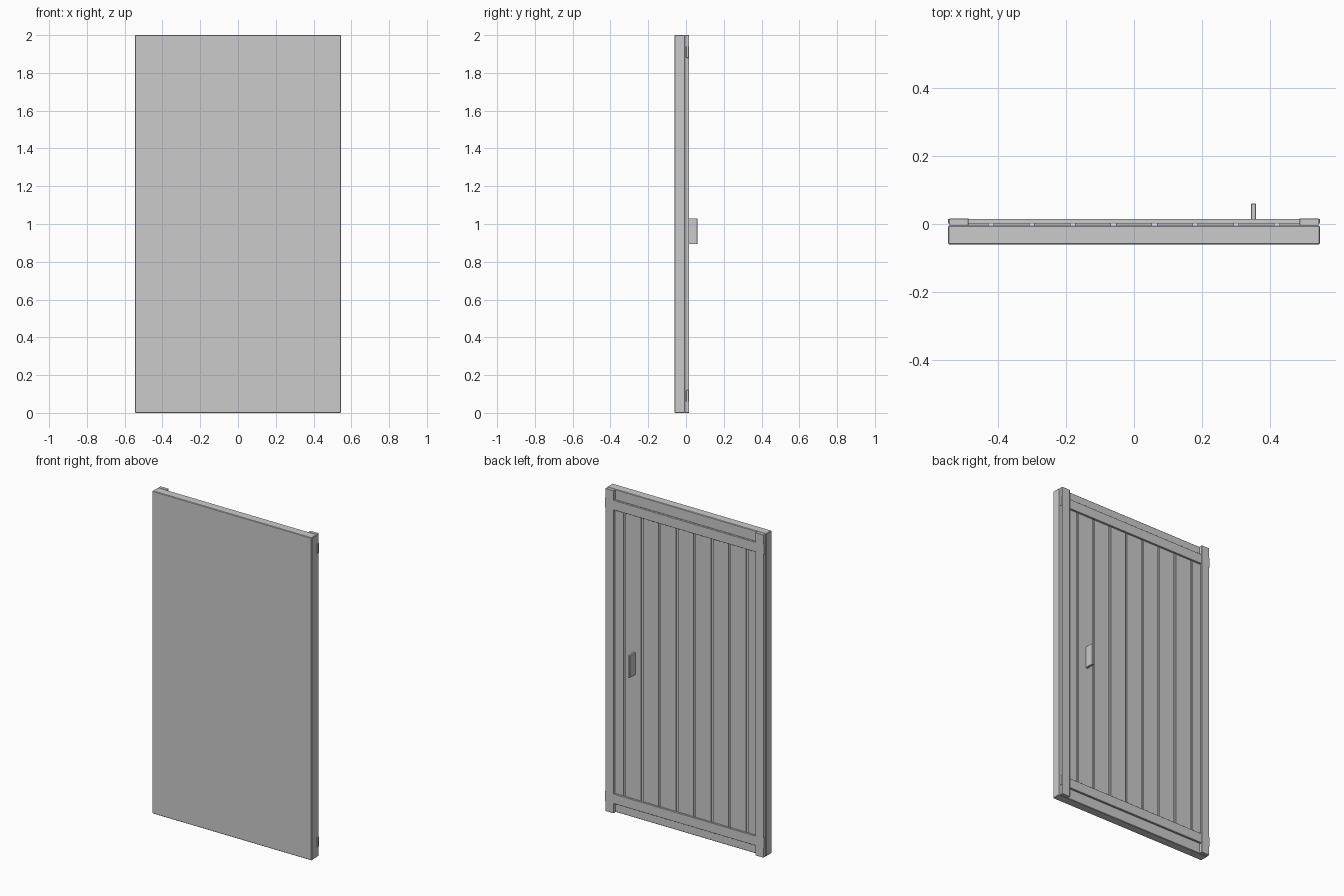
import bpy

if "Cube" in bpy.data.objects:
    bpy.data.objects.remove(bpy.data.objects["Cube"])


def box(name, x, y, z, bevel=0.0):
    """Box from (min, max) ranges on each axis, with an optional edge bevel."""
    bpy.ops.mesh.primitive_cube_add(
        size=1, location=[(r[0] + r[1]) / 2 for r in (x, y, z)])
    ob = bpy.context.object
    ob.name = name
    ob.scale = [r[1] - r[0] for r in (x, y, z)]
    bpy.ops.object.transform_apply(location=False, rotation=False, scale=True)
    if bevel:
        mod = ob.modifiers.new("edge_bevel", 'BEVEL')
        mod.width = bevel
        mod.segments = 1
    return ob


HALF = 0.546

# solid front slab
box("door_slab", (-HALF, HALF), (-0.06, -0.005), (0, 2), 0.003)

# two upright stiles on the back
for side, label in ((-1, "left"), (1, "right")):
    xs = sorted((side * 0.486, side * 0.542))
    box(label + "_stile", xs, (-0.005, 0.016), (0, 2), 0.001)

# top and bottom rails, ends showing slightly through the stiles
for label, z in (("bottom", 0.06), ("top", 1.88)):
    box(label + "_rail", (-HALF, HALF), (0.001, 0.015), (z, z + 0.06), 0.001)

# row of back planks with narrow gaps between them
PITCH, GAP = 0.12, 0.014
for i in range(9):
    cx = (i - 4) * PITCH
    x0 = max(cx - (PITCH - GAP) / 2, -0.49)
    x1 = min(cx + (PITCH - GAP) / 2, 0.49)
    box(f"back_plank_{i + 1}", (x0, x1), (-0.006, 0.003), (0.07, 1.93))

# pull handle
box("pull_handle", (0.343, 0.358), (-0.002, 0.06), (0.893, 1.03), 0.002)
